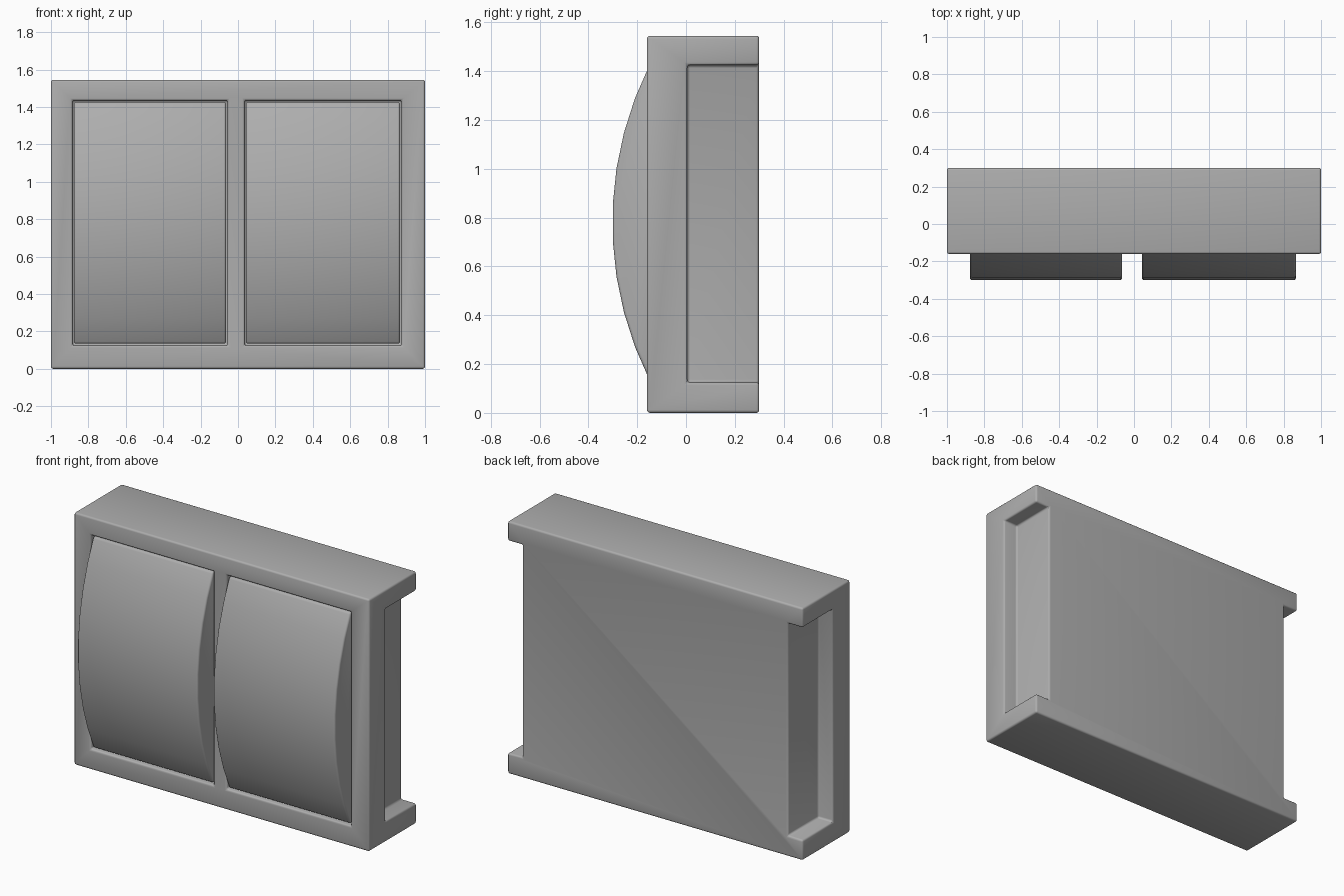
import bpy, bmesh, math

if "Cube" in bpy.data.objects:
    bpy.data.objects.remove(bpy.data.objects["Cube"], do_unlink=True)

grey = bpy.data.materials.new("plain_grey")
grey.use_nodes = True
GREY = (0.42, 0.42, 0.42, 1)
grey.diffuse_color = GREY
grey.node_tree.nodes["Principled BSDF"].inputs["Base Color"].default_value = GREY

HEIGHT, FRONT, BACK = 1.545, -0.16, 0.30


def prism(name, profile, x0, x1):
    """Extrude a (y, z) outline from x0 to x1."""
    bm = bmesh.new()
    face = bm.faces.new([bm.verts.new((x0, y, z)) for y, z in profile])
    ext = bmesh.ops.extrude_face_region(bm, geom=[face])["geom"]
    bmesh.ops.translate(bm, vec=(x1 - x0, 0, 0),
                        verts=[v for v in ext if isinstance(v, bmesh.types.BMVert)])
    bmesh.ops.recalc_face_normals(bm, faces=bm.faces)
    mesh = bpy.data.meshes.new(name)
    bm.to_mesh(mesh)
    bm.free()
    mesh.materials.append(grey)
    obj = bpy.data.objects.new(name, mesh)
    bpy.context.collection.objects.link(obj)
    return obj


def box(name, x0, x1, y0, y1, z0, z1):
    return prism(name, [(y0, z0), (y1, z0), (y1, z1), (y0, z1)], x0, x1)


def activate(obj):
    bpy.ops.object.select_all(action="DESELECT")
    obj.select_set(True)
    bpy.context.view_layer.objects.active = obj


def cut(obj, cutter):
    mod = obj.modifiers.new("cut", "BOOLEAN")
    mod.operation, mod.solver, mod.object = "DIFFERENCE", "EXACT", cutter
    activate(obj)
    bpy.ops.object.modifier_apply(modifier=mod.name)
    bpy.data.objects.remove(cutter, do_unlink=True)


def soften(obj, width):
    mod = obj.modifiers.new("rounded edges", "BEVEL")
    mod.width, mod.segments = width, 3
    mod.limit_method, mod.angle_limit = "ANGLE", math.radians(40)
    activate(obj)
    bpy.ops.object.modifier_apply(modifier=mod.name)
    bpy.ops.object.shade_smooth_by_angle(angle=math.radians(35))


# Housing with two front openings and two side channels open to the back
housing = box("housing", -1, 1, FRONT, BACK, 0, HEIGHT)
openings = [(-0.885, -0.055), (0.035, 0.875)]
for x0, x1 in openings:
    cut(housing, box("opening_cutter", x0, x1, FRONT - 0.1, FRONT + 0.06, 0.125, 1.435))
for side in (-1, 1):
    x0, x1 = sorted((side * 0.9, side * 1.1))
    cut(housing, box("channel_cutter", x0, x1, 0.005, BACK + 0.1, 0.125, 1.425))
soften(housing, 0.012)

# Two curved rockers bulging out of the openings
RADIUS, HALF, MID, SEGMENTS = 1.443, 0.646, 0.78, 9
sweep = math.asin(HALF / RADIUS)
arc = []
for i in range(SEGMENTS + 1):
    a = sweep * (2 * i / SEGMENTS - 1)
    arc.append((-0.302 + RADIUS * (1 - math.cos(a)), MID + RADIUS * math.sin(a)))
outline = arc + [(FRONT + 0.08, MID + HALF), (FRONT + 0.08, MID - HALF)]
for name, (x0, x1) in zip(("right_rocker", "left_rocker"), openings):
    soften(prism(name, outline, x0 + 0.007, x1 - 0.009), 0.012)
